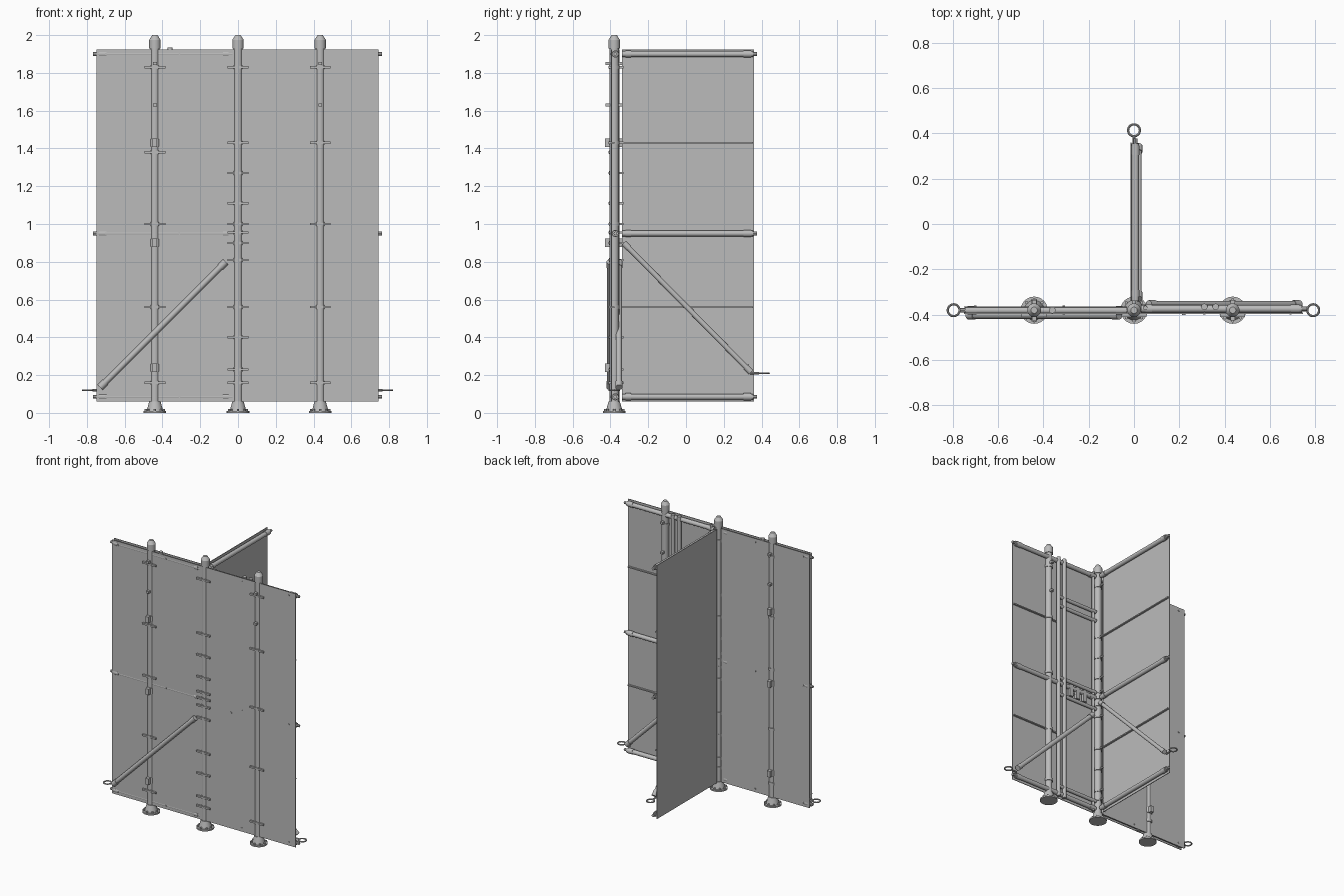
import bpy, math
from mathutils import Vector

cube = bpy.data.objects.get("Cube")
if cube:
    bpy.data.objects.remove(cube, do_unlink=True)

steel = bpy.data.materials.new("galvanised_grey")
steel.use_nodes = True
GREY = (0.5, 0.5, 0.5, 1)
steel.diffuse_color = GREY
steel.node_tree.nodes["Principled BSDF"].inputs["Base Color"].default_value = GREY

Y = -0.38                      # line of the posts
RAIL_Z = (0.085, 0.95, 1.9)
BAND_Z = (0.16, 0.56, 1.0, 1.43, 1.83)


def finish(name, smooth=False):
    ob = bpy.context.object
    ob.name = name
    ob.data.materials.append(steel)
    if smooth:
        bpy.ops.object.shade_smooth_by_angle()
    return ob


def box(name, lo, hi):
    lo, hi = Vector(lo), Vector(hi)
    bpy.ops.mesh.primitive_cube_add(size=1, location=(lo + hi) / 2)
    bpy.context.object.scale = hi - lo
    return finish(name)


def block(name, centre, size):
    c, h = Vector(centre), Vector(size) / 2
    return box(name, c - h, c + h)


def pipe(name, a, b, r, sides=16, r2=None):
    a, b = Vector(a), Vector(b)
    bpy.ops.mesh.primitive_cone_add(vertices=sides, radius1=r, radius2=r if r2 is None else r2,
                                    depth=(b - a).length, location=(a + b) / 2)
    ob = bpy.context.object
    ob.rotation_euler = (b - a).to_track_quat('Z', 'Y').to_euler()
    return finish(name, True)


def ring(name, centre, r, t):
    bpy.ops.mesh.primitive_torus_add(location=centre, major_radius=r, minor_radius=t,
                                     major_segments=32, minor_segments=8)
    return finish(name, True)


# Posts with domed caps and splayed feet
def post(label, x):
    pipe(label + "_post", (x, Y, 0.02), (x, Y, 1.95), 0.024, 24)
    pipe(label + "_cap", (x, Y, 1.93), (x, Y, 1.975), 0.03, 24)
    pipe(label + "_cap_dome", (x, Y, 1.975), (x, Y, 2.0), 0.03, 24, 0.014)
    pipe(label + "_foot_plate", (x, Y, 0), (x, Y, 0.01), 0.06, 24)
    pipe(label + "_foot_cone", (x, Y, 0.01), (x, Y, 0.06), 0.044, 24, 0.03)
    for i in range(8):
        a = i * math.pi / 4
        px, py = x + 0.048 * math.cos(a), Y + 0.048 * math.sin(a)
        pipe(label + "_foot_bolt", (px, py, 0.01), (px, py, 0.02), 0.007, 6)


def band(label, x, z, sideways=True, back=False):
    pipe(label + "_collar", (x, Y, z - 0.01), (x, Y, z + 0.01), 0.028, 20)
    if sideways:
        block(label + "_clamp_arm", (x, Y - 0.021, z), (0.11, 0.016, 0.012))
    if back:
        block(label + "_back_clamp_arm", (x, Y + 0.025, z), (0.012, 0.05, 0.012))


for label, x in (("right", -0.44), ("centre", 0), ("left", 0.435)):
    post(label, x)
    for z in BAND_Z:
        band(label, x, 1.38 if label == "right" and z == 1.43 else z, True, label == "centre")
for z in (0.23, 0.4, 0.81, 0.9, 0.955, 1.11, 1.27):
    band("centre", 0, z, True, True)

# Latch blocks on the outer posts
for label, x in (("right", -0.44), ("left", 0.435)):
    for z in (1.63, 1.85):
        block(label + "_small_latch", (x, Y, z), (0.02, 0.09, 0.016))
for z in (0.24, 0.9, 1.43):
    block("right_latch", (-0.44, Y, z), (0.024, 0.1, 0.045))
    pipe("right_latch_collar", (-0.44, Y, z - 0.02), (-0.44, Y, z + 0.02), 0.028, 20)

# Sheets
box("front_sheet", (-0.75, -0.396, 0.06), (0.745, -0.391, 1.925))
box("right_back_sheet", (-0.75, -0.369, 0.06), (-0.03, -0.364, 1.925))
box("wing_sheet", (-0.016, -0.34, 0.06), (-0.011, 0.36, 1.925))


# A frame of rails with end sleeves; place maps distance and offset to the plan
def frame(label, place, near, far):
    for z in RAIL_Z:
        def at(d):
            return Vector((*place(d), z))
        pipe(label + "_rail", at(near), at(far), 0.016)
        pipe(label + "_inner_sleeve", at(near + 0.02), at(near + 0.05), 0.019)
        pipe(label + "_outer_sleeve", at(far - 0.05), at(far - 0.01), 0.019)
        pipe(label + "_end_bolt", at(far), at(far + 0.022), 0.01, 8)


frame("wing", lambda d: (0.006, Y + d), 0.04, 0.735)
frame("left", lambda d: (d, -0.374), 0.03, 0.74)
frame("right", lambda d: (-d, -0.381), 0.03, 0.745)

# Thin stiffening bars
for z in (0.56, 1.43):
    box("wing_stiffener", (-0.012, -0.33, z - 0.004), (0.002, 0.355, z + 0.004))
    box("left_stiffener", (0.36, -0.392, z - 0.004), (0.74, -0.378, z + 0.004))

# Diagonal braces and tie rings
def brace(label, a, b, r=0.016):
    a, b = Vector(a), Vector(b)
    d = (b - a).normalized()
    pipe(label + "_brace", a, b, r)
    pipe(label + "_brace_lower_sleeve", a, a + d * 0.04, r + 0.003)
    pipe(label + "_brace_upper_sleeve", b - d * 0.04, b, r + 0.003)


brace("right", (-0.73, -0.402, 0.135), (-0.065, -0.402, 0.8))
brace("left", (0.73, -0.355, 0.135), (0.065, -0.355, 0.8))
brace("wing", (0.02, 0.345, 0.215), (0.02, -0.33, 0.9), 0.014)
for label, c, inner in (("right", (-0.795, Y, 0.12), (-0.72, Y, 0.12)),
                        ("left", (0.79, Y, 0.12), (0.72, Y, 0.12)),
                        ("wing", (0, 0.413, 0.21), (0, 0.34, 0.21))):
    ring(label + "_tie_ring", c, 0.026, 0.005)
    c, inner = Vector(c), Vector(inner)
    pipe(label + "_ring_shank", inner, c + (inner - c).normalized() * 0.026, 0.006, 8)

# Door frame behind the left half
for x in (0.31, 0.36):
    pipe("door_upright", (x, -0.365, 0.06), (x, -0.365, 1.925), 0.014)
pipe("door_inner_upright", (0.05, -0.37, 0.06), (0.05, -0.37, 1.925), 0.01)
for z in (0.14, 0.86, 0.99, 1.55, 1.62):
    pipe("door_crossbar", (0.03, -0.368, z), (0.36, -0.368, z), 0.013)
for x in (0.13, 0.19, 0.25):
    block("door_lock_plate", (x, -0.37, 0.925), (0.03, 0.022, 0.09))
pipe("right_inner_upright", (-0.36, Y, 0.06), (-0.36, Y, 1.935), 0.014)

# Sheet bolts
for z in RAIL_Z:
    for x in (-0.7, -0.31, 0.31, 0.69):
        pipe("sheet_bolt", (x, -0.4, z), (x, -0.36, z), 0.006, 6)
pipe("door_peephole", (0.22, -0.401, 0.91), (0.22, -0.37, 0.91), 0.008, 12)
